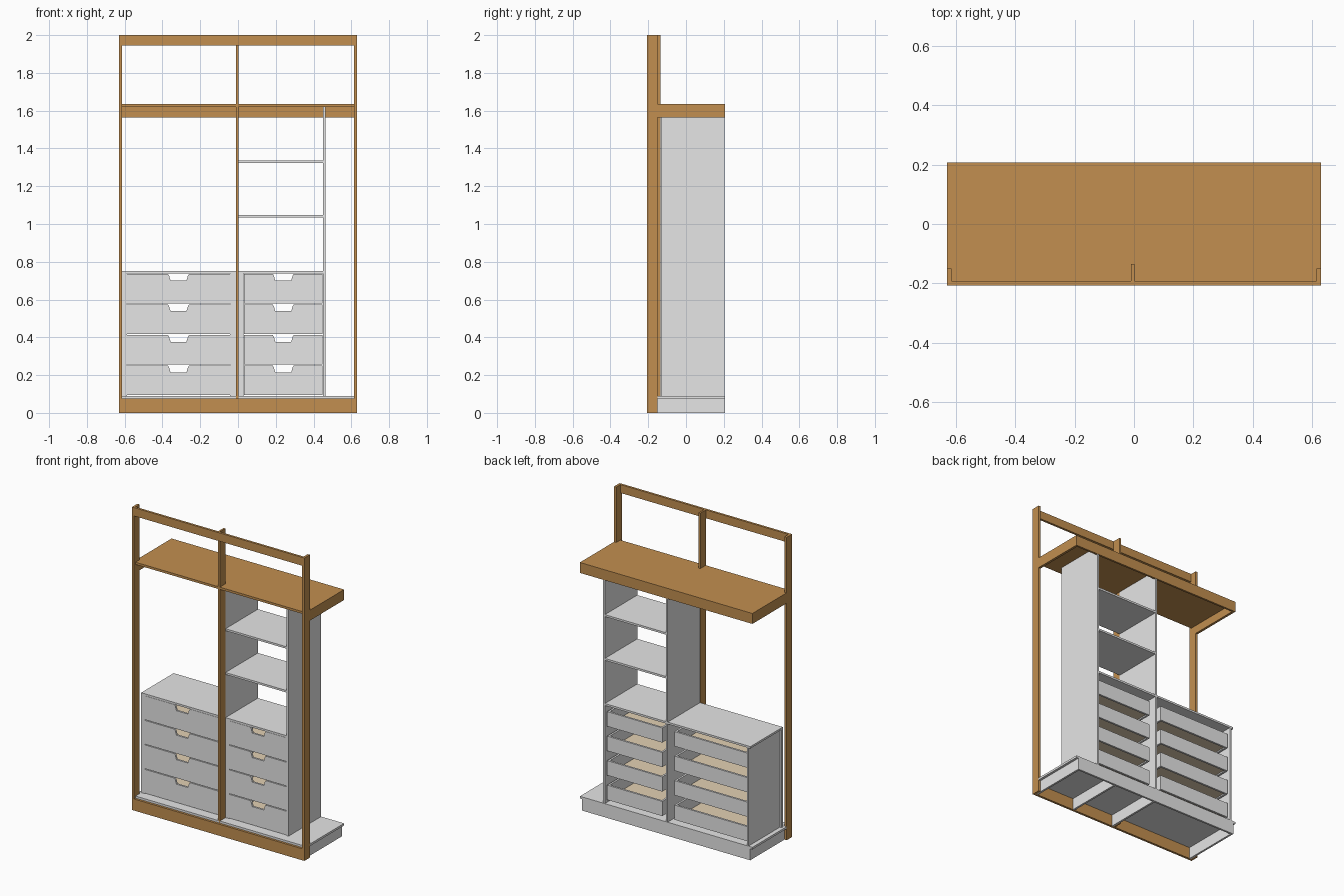
import bpy, bmesh

cube = bpy.data.objects.get("Cube")
if cube:
    bpy.data.objects.remove(cube, do_unlink=True)


def material(name, rgb):
    m = bpy.data.materials.new(name)
    m.use_nodes = True
    m.diffuse_color = (*rgb, 1)
    m.node_tree.nodes["Principled BSDF"].inputs["Base Color"].default_value = (*rgb, 1)
    return m


WOOD = material("brown wood", (0.54, 0.275, 0.08))
GREY = material("light grey board", (0.79, 0.79, 0.79))
TAN = material("tan drawer base", (0.77, 0.64, 0.45))


def finish(name, bm, mat):
    bmesh.ops.recalc_face_normals(bm, faces=bm.faces)
    mesh = bpy.data.meshes.new(name)
    bm.to_mesh(mesh)
    bm.free()
    mesh.materials.append(mat)
    ob = bpy.data.objects.new(name, mesh)
    bpy.context.collection.objects.link(ob)
    return ob


def board(name, mat, x, y, z):
    """Box given by its (min, max) span on each axis."""
    bm = bmesh.new()
    bmesh.ops.create_cube(bm, size=1)
    for v in bm.verts:
        v.co = [s[0] if c < 0 else s[1] for c, s in zip(v.co, (x, y, z))]
    return finish(name, bm, mat)


def plate(name, mat, points, offset):
    """Flat outline extruded along an offset vector."""
    bm = bmesh.new()
    face = bm.faces.new([bm.verts.new(p) for p in points])
    ext = bmesh.ops.extrude_face_region(bm, geom=[face])["geom"]
    bmesh.ops.translate(bm, vec=offset,
                        verts=[g for g in ext if isinstance(g, bmesh.types.BMVert)])
    return finish(name, bm, mat)


W, D, T = 0.63, 0.207, 0.013      # half width, half depth, board thickness
IN = W - 0.016                    # inner face of the posts
RAIL = -D + 0.015                 # plane behind the front rails
POST = -0.150                     # back of the side posts
FRONT = -0.133                    # front plane of tower and drawers
PLINTH, BASE = 0.076, 0.09        # underside and top of the plinth plate
TOP = 1.619                       # underside of canopy top
UNIT = 0.737                      # underside of the drawer unit tops
BACK = D - 0.002

# plate outline notched around the side posts
notched = [(-IN, RAIL), (IN, RAIL), (IN, POST), (W, POST),
           (W, D), (-W, D), (-W, POST), (-IN, POST)]

# Wooden frame
for side, s in (("left", 1), ("right", -1)):
    xs = tuple(sorted((s * IN, s * W)))
    board(side + "_post", WOOD, xs, (-D, POST), (0, 2))
    board(side + "_canopy_apron", WOOD, xs, (POST, D), (1.565, TOP))
    px = tuple(sorted((s * (IN - T), s * IN)))
    board(side + "_plinth_side", GREY, px, (RAIL, D - T), (0, PLINTH))
board("centre_post", WOOD, (-0.010, 0.002), (RAIL, -0.135), (0, 2))
board("top_rail", WOOD, (-IN, IN), (-D, RAIL), (1.945, 2))
board("bottom_rail", WOOD, (-IN, IN), (-D, RAIL), (0, PLINTH))

# Canopy
plate("canopy_top", WOOD, [(x, y, TOP) for x, y in notched], (0, 0, 0.015))
board("canopy_back_apron", WOOD, (-IN, IN), (D - T, D), (1.565, TOP))

# Plinth
plate("plinth_plate", GREY, [(x, y, PLINTH) for x, y in notched], (0, 0, BASE - PLINTH))
board("plinth_back", GREY, (-IN, IN), (D - T, D), (0, PLINTH))
for x in (0.0, 0.31):
    board("plinth_cross_member", GREY, (x, x + T), (RAIL, D - T), (0, PLINTH))

# Shelf tower
SIDE = 0.449                      # inner face of the tower's outer panel
board("tower_left_panel", GREY, (-0.010, 0.002), (FRONT, BACK), (BASE, TOP))
board("tower_right_panel", GREY, (SIDE, SIDE + T), (FRONT, BACK), (BASE, TOP))
for z in (1.035, 1.324):
    board("tower_shelf", GREY, (0.002, SIDE), (FRONT, BACK), (z, z + T))


def drawer_front(x0, x1, z0, z1):
    """Front plate with a tapered finger notch in its top edge."""
    c = (x0 + x1) / 2
    low, mid = z1 - 0.036, z1 - 0.009
    outline = [(x0, z0), (x1, z0), (x1, z1), (c + 0.056, z1), (c + 0.050, mid),
               (c + 0.042, low), (c - 0.042, low), (c - 0.050, mid),
               (c - 0.056, z1), (x0, z1)]
    plate("drawer_front", GREY, [(x, FRONT, z) for x, z in outline], (0, T, 0))


def drawer(x0, x1, z0, z1):
    drawer_front(x0 + 0.001, x1 - 0.001, z0, z1)
    a, b = x0 + 0.008, x1 - 0.008
    y0, y1 = FRONT + T, BACK - 0.012
    low, high = z0 + 0.018, z0 + 0.115
    board("drawer_side", GREY, (a, a + T), (y0, y1), (low, high))
    board("drawer_side", GREY, (b - T, b), (y0, y1), (low, high))
    board("drawer_back", GREY, (a + T, b - T), (y1 - T, y1), (low, high))
    board("drawer_bottom", TAN, (a + T, b - T), (y0, y1 - T), (low + 0.008, low + 0.014))


# Drawer units: top, front fillers and four drawers each
STEP = (UNIT - BASE) / 4
for x0, x1, left, right in ((-0.588, -0.042, -IN, -0.010), (0.030, SIDE, 0.002, SIDE)):
    board("drawer_unit_top", GREY, (left, right), (FRONT, BACK), (UNIT, UNIT + T))
    for a, b in ((left, x0), (x1, right)):
        if b > a:
            board("front_filler", GREY, (a, b), (FRONT, FRONT + T), (BASE, UNIT))
    for i in range(4):
        z = BASE + i * STEP
        drawer(x0, x1, z + 0.004, z + STEP - 0.001)
board("drawer_unit_outer_side", GREY, (-0.588 - T, -0.588), (FRONT + T, BACK), (BASE, UNIT))
